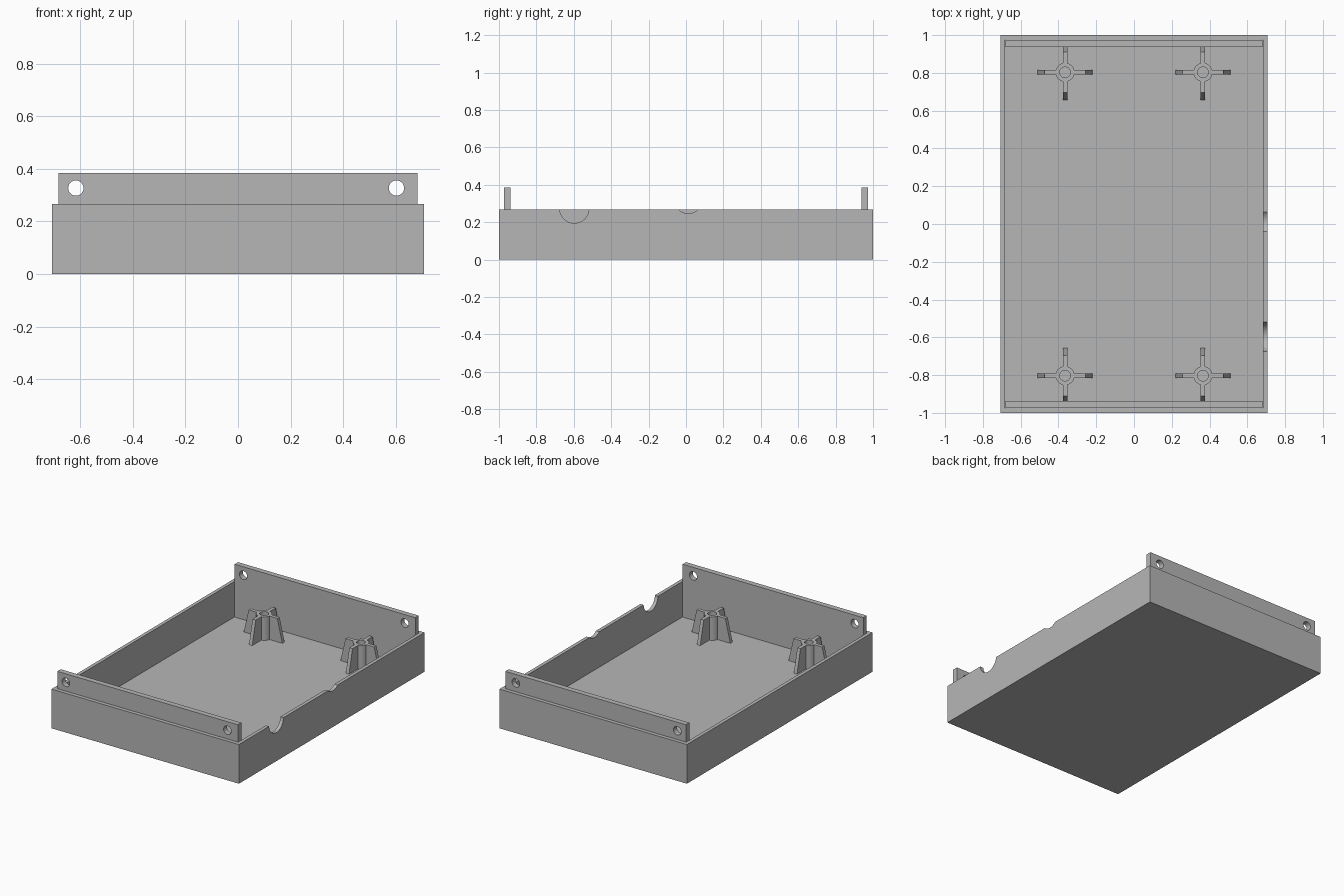
import bpy, bmesh, math
from mathutils import Matrix, Vector

if "Cube" in bpy.data.objects:
    bpy.data.objects.remove(bpy.data.objects["Cube"], do_unlink=True)

HALF_X, HALF_Y, HEIGHT = 0.707, 1.0, 0.267
WALL, FLOOR = 0.024, 0.025
PLATE_THICK, PLATE_TOP, PLATE_HALF_X = 0.037, 0.385, 0.681
POST_TOP = 0.185

grey = bpy.data.materials.new("plain grey")
grey.use_nodes = True
colour = (0.47, 0.47, 0.47, 1)
grey.diffuse_color = colour
grey.node_tree.nodes["Principled BSDF"].inputs["Base Color"].default_value = colour


def make_object(name, bm):
    bmesh.ops.recalc_face_normals(bm, faces=bm.faces[:])
    mesh = bpy.data.meshes.new(name)
    bm.to_mesh(mesh)
    bm.free()
    mesh.materials.append(grey)
    obj = bpy.data.objects.new(name, mesh)
    bpy.context.collection.objects.link(obj)
    return obj


def box(name, low, high):
    low, high = Vector(low), Vector(high)
    bm = bmesh.new()
    bmesh.ops.create_cube(bm, size=1, matrix=Matrix.Translation((low + high) / 2)
                          @ Matrix.Diagonal((high - low).to_4d()))
    return make_object(name, bm)


def rod(name, centre, radius, length, axis):
    turn = Vector((0, 0, 1)).rotation_difference(Vector(axis)).to_matrix().to_4x4()
    bm = bmesh.new()
    bmesh.ops.create_cone(bm, cap_ends=True, segments=48, radius1=radius, radius2=radius,
                          depth=length, matrix=Matrix.Translation(centre) @ turn)
    return make_object(name, bm)


def select_only(obj):
    bpy.ops.object.select_all(action="DESELECT")
    obj.select_set(True)
    bpy.context.view_layer.objects.active = obj


def cut(obj, cutters):
    for cutter in cutters:
        cutter.hide_render = True
        mod = obj.modifiers.new("cut", "BOOLEAN")
        mod.operation, mod.solver, mod.object = "DIFFERENCE", "EXACT", cutter
        select_only(obj)
        bpy.ops.object.modifier_apply(modifier=mod.name)
        bpy.data.objects.remove(cutter, do_unlink=True)
    bpy.ops.object.shade_smooth_by_angle(angle=math.radians(30))


# Open tray with two cable notches in one long wall
tray = box("tray", (-HALF_X, -HALF_Y, 0), (HALF_X, HALF_Y, HEIGHT))
inner_x, inner_y = HALF_X - WALL, HALF_Y - 0.026
cut(tray, [
    box("cavity", (-inner_x, -inner_y, FLOOR), (inner_x, inner_y, 1)),
    rod("large_notch", (HALF_X, -0.597, 0.273), 0.078, 0.2, (1, 0, 0)),
    rod("small_notch", (HALF_X, 0.012, 0.322), 0.075, 0.2, (1, 0, 0)),
])

# Raised end plates with screw holes
for side, name in ((-1, "front_plate"), (1, "back_plate")):
    ys = sorted((side * inner_y, side * (inner_y - PLATE_THICK)))
    plate = box(name, (-PLATE_HALF_X, ys[0], FLOOR), (PLATE_HALF_X, ys[1], PLATE_TOP))
    cut(plate, [rod("screw_hole", (x, side * 0.95, 0.327), 0.029, 0.2, (0, 1, 0))
                for x in (-0.616, 0.602)])


# Screw post: a tube braced by four tapered fins
def post(name, x, y):
    bm = bmesh.new()
    outer, bore, half, base = 0.05, 0.028, 0.012, FLOOR - 0.005
    rings = [(outer, base), (outer, POST_TOP), (bore, POST_TOP), (bore, base)]
    verts = [bm.verts.new((r, 0, z)) for r, z in rings]
    edges = [bm.edges.new((verts[i], verts[(i + 1) % 4])) for i in range(4)]
    bmesh.ops.spin(bm, geom=verts + edges, cent=(0, 0, 0), axis=(0, 0, 1),
                   angle=math.tau, steps=40, use_merge=True)
    bmesh.ops.remove_doubles(bm, verts=bm.verts[:], dist=0.0001)
    fin = [(0.048, base), (0.147, base), (0.108, POST_TOP), (0.048, POST_TOP)]
    for turn in range(4):
        spin = Matrix.Rotation(turn * math.pi / 2, 3, "Z")
        face = bm.faces.new([bm.verts.new(spin @ Vector((r, -half, z))) for r, z in fin])
        grown = bmesh.ops.extrude_face_region(bm, geom=[face], use_keep_orig=True)["geom"]
        bmesh.ops.translate(bm, vec=spin @ Vector((0, 2 * half, 0)),
                            verts=[v for v in grown if isinstance(v, bmesh.types.BMVert)])
    obj = make_object(name, bm)
    obj.location = (x, y, 0)
    select_only(obj)
    bpy.ops.object.shade_smooth_by_angle(angle=math.radians(30))


for y, end in ((-0.803, "front"), (0.803, "back")):
    for x, side in ((-0.365, "right"), (0.365, "left")):
        post(f"{end}_{side}_post", x, y)
